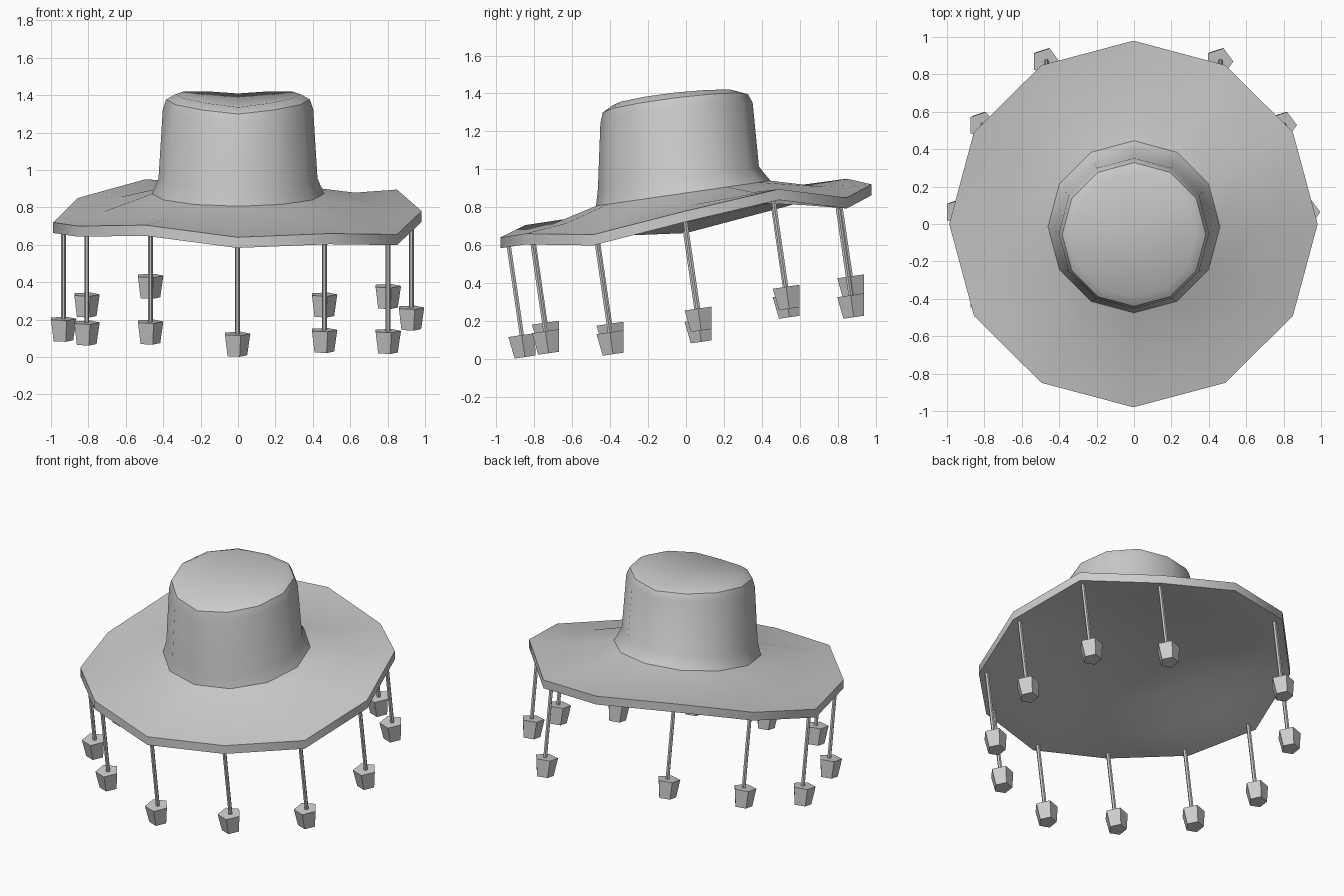
import bpy, bmesh
from math import sin, cos, pi, radians
from mathutils import Matrix, Vector

if "Cube" in bpy.data.objects:
    bpy.data.objects.remove(bpy.data.objects["Cube"])

N = 12
TILT = 0.145          # slope of the hat, back higher than front
THICK = 0.057         # brim thickness
# height of the wavy brim edge, every 30 degrees from +x
EDGE = [.78, .895, .85, .92, .95, .85, .72, .70, .705, .64, .66, .655]


def finish(bm, name, angle=40):
    bmesh.ops.recalc_face_normals(bm, faces=bm.faces)
    me = bpy.data.meshes.new(name)
    bm.to_mesh(me)
    bm.free()
    ob = bpy.data.objects.new(name, me)
    bpy.context.collection.objects.link(ob)
    bpy.ops.object.select_all(action='DESELECT')
    ob.select_set(True)
    bpy.context.view_layer.objects.active = ob
    bpy.ops.object.shade_smooth_by_angle(angle=radians(angle))
    return ob


def loft(name, rings, tip):
    """Skin a list of point rings and close the last one to a tip."""
    bm = bmesh.new()
    vs = [[bm.verts.new(p) for p in r] for r in rings]
    for a, b in zip(vs, vs[1:]):
        for i in range(N):
            j = (i + 1) % N
            bm.faces.new((a[i], a[j], b[j], b[i]))
    t = bm.verts.new(tip)
    for i in range(N):
        bm.faces.new((vs[-1][i], vs[-1][(i + 1) % N], t))
    return finish(bm, name)


def ring(r, cy, z, slope, saddle=0.0):
    pts = []
    for i in range(N):
        a = i * 2 * pi / N
        y = cy + r * sin(a)
        pts.append(Vector((r * cos(a), y, z + slope * y + saddle * abs(cos(a)))))
    return pts


# Brim: base of crown, slight valley, wavy edge, then the underside
inner = ring(0.46, -0.015, 0.875, TILT)
edge = [Vector((0.985 * cos(i * pi / 6) - 0.003, 0.98 * sin(i * pi / 6), EDGE[i]))
        for i in range(N)]
mid = [(a + b) / 2 - Vector((0, 0, 0.022)) for a, b in zip(inner, edge)]
down = Vector((0, 0, -THICK))
under = [[p + down for p in r] for r in (edge, mid, inner)]
loft("brim", [inner, mid, edge] + under, (0, -0.015, 0.873 - THICK))

# Crown: flared base, tapering wall, rounded rim, pinched top
crown = [inner,
         ring(0.425, -0.04, 0.96, 0.14),
         ring(0.402, -0.05, 1.302, 0.135, 0.03),
         ring(0.384, -0.056, 1.354, 0.125, 0.03),
         ring(0.335, -0.055, 1.378, 0.11, 0.033)]
loft("crown", crown, (0, -0.055, 1.372))

# Hanging strings and corks all round except at the back
axis = Vector((0, -TILT, 1)).normalized()
rot = Matrix.Rotation(math_tilt, 4, 'X') if (math_tilt := radians(8.3)) else None


def cone(name, base, r1, r2, height, sides):
    bm = bmesh.new()
    m = Matrix.Translation(base) @ rot @ Matrix.Translation((0, 0, height / 2))
    bmesh.ops.create_cone(bm, cap_ends=True, segments=sides, radius1=r1,
                          radius2=r2, depth=height,
                          matrix=m @ Matrix.Rotation(-pi / 2, 4, 'Z'))
    # turn so one corner points sideways
    finish(bm, name, 30)


for i in range(N):
    if i == 3:
        continue
    a = i * pi / 6
    top = Vector((0.93 * cos(a) - 0.003, 0.93 * sin(a) - 0.003, EDGE[i] - THICK))
    cork_base = top - axis * 0.58
    cone(f"string_{i}", cork_base + axis * 0.10, 0.013, 0.013, 0.51, 6)
    cone(f"cork_{i}", cork_base - Vector((0.006, 0, 0)), 0.058, 0.075, 0.117, 5)
